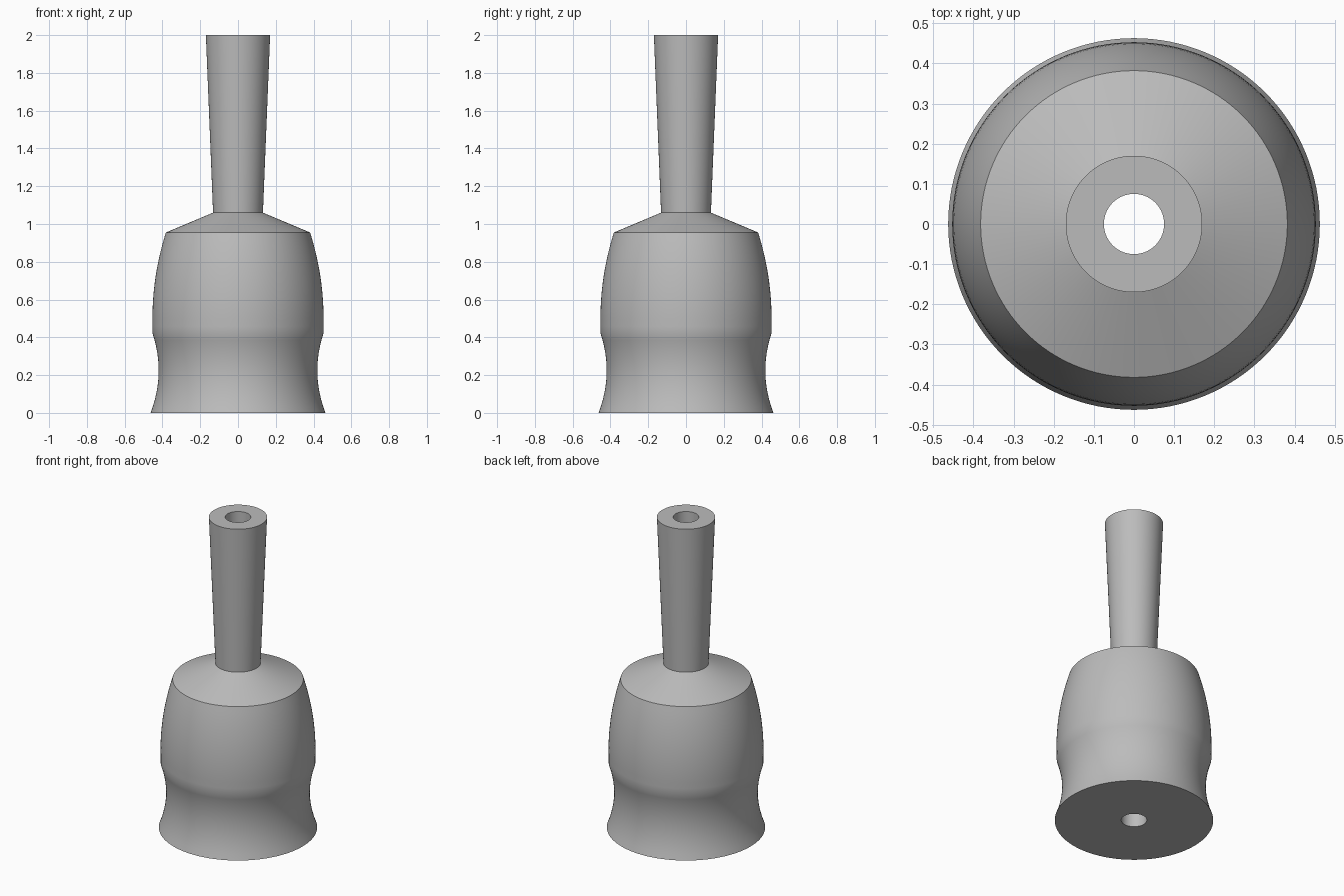
import bpy
import bmesh
import math

SEGMENTS = 128
BORE = 0.075

cube = bpy.data.objects.get("Cube")
if cube:
    bpy.data.objects.remove(cube, do_unlink=True)

grey = bpy.data.materials.new("plain_grey")
grey.use_nodes = True
colour = (0.5, 0.5, 0.5, 1.0)
grey.diffuse_color = colour
grey.node_tree.nodes["Principled BSDF"].inputs["Base Color"].default_value = colour


def lathe(name, profile):
    """Spin a closed (radius, z) profile around the z axis."""
    bm = bmesh.new()
    verts = [bm.verts.new((r, 0, z)) for r, z in profile]
    edges = [bm.edges.new((a, b)) for a, b in zip(verts, verts[1:] + verts[:1])]
    bmesh.ops.spin(bm, geom=verts + edges, cent=(0, 0, 0), axis=(0, 0, 1),
                   angle=math.tau, steps=SEGMENTS, use_merge=True)
    bmesh.ops.remove_doubles(bm, verts=bm.verts, dist=0.00001)
    bmesh.ops.recalc_face_normals(bm, faces=bm.faces)
    mesh = bpy.data.meshes.new(name)
    bm.to_mesh(mesh)
    bm.free()
    mesh.materials.append(grey)
    obj = bpy.data.objects.new(name, mesh)
    bpy.context.collection.objects.link(obj)
    bpy.ops.object.select_all(action="DESELECT")
    obj.select_set(True)
    bpy.context.view_layer.objects.active = obj
    bpy.ops.object.shade_smooth_by_angle(angle=math.radians(25))
    return obj


def curve(z0, z1, steps, radius, middle, bend):
    """Shallow arc of the given bend radius; negative bulges outward."""
    heights = [z0 + (z1 - z0) * i / steps for i in range(steps + 1)]
    return [(radius + (z - middle) ** 2 / (2 * bend), z) for z in heights]


# Waisted skirt, rounded barrel, conical shoulder and flared stem, bored through
skirt = curve(0.0, 0.42, 12, 0.42, 0.225, 0.589)
barrel = curve(0.42, 0.955, 14, 0.453, 0.5, -1.46)
stem = [(0.132, 1.06), (0.17, 2.0)]
lathe("bored_handle_body",
      [(BORE, 0.0)] + skirt + barrel[1:] + stem + [(BORE, 2.0)])
